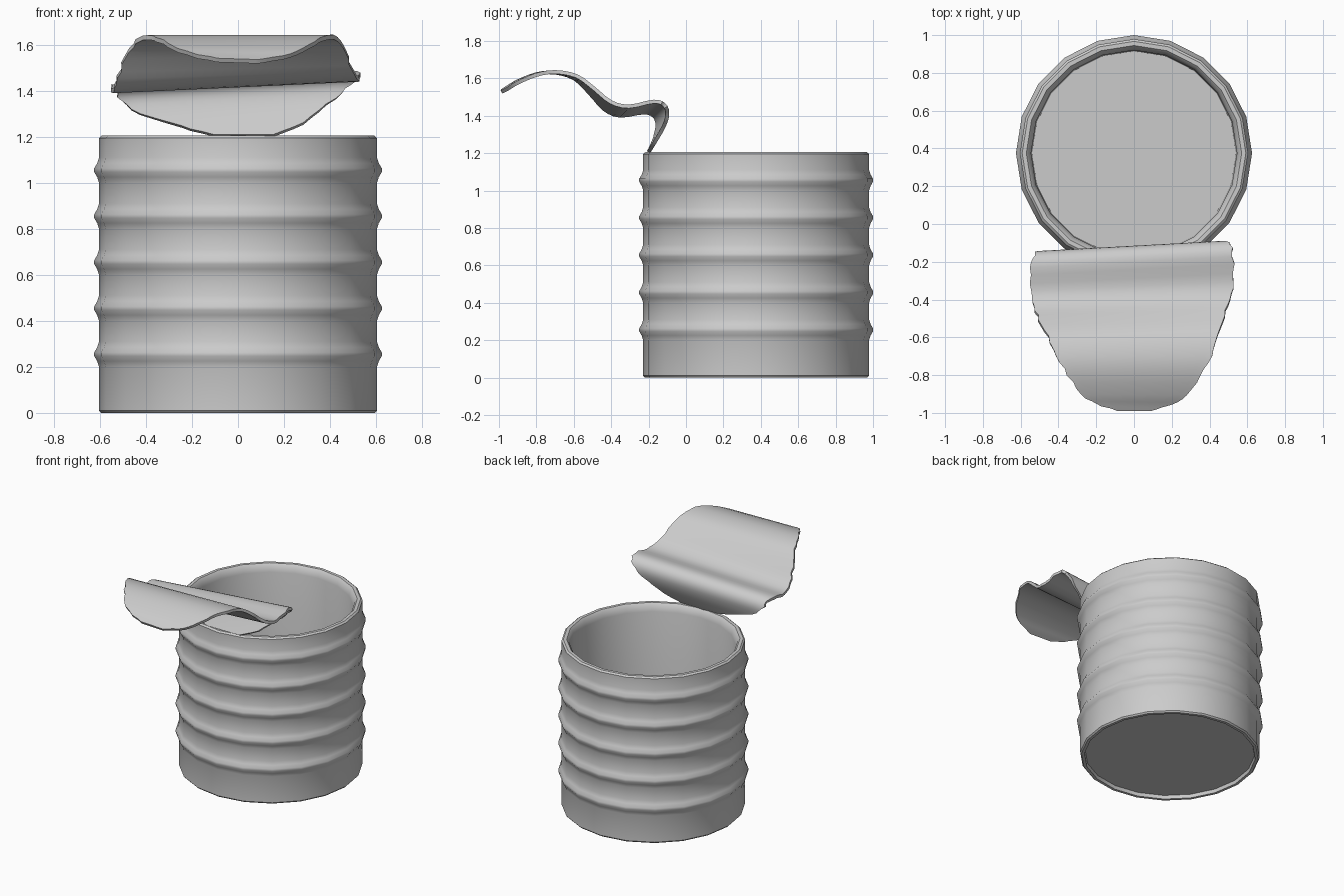
import bpy, math, random
from mathutils import Vector

if "Cube" in bpy.data.objects:
    bpy.data.objects.remove(bpy.data.objects["Cube"])

random.seed(4)
SIDES, CY = 20, 0.375


def make_object(name, verts, faces, angle):
    mesh = bpy.data.meshes.new(name)
    mesh.from_pydata(verts, [], faces)
    mesh.update()
    ob = bpy.data.objects.new(name, mesh)
    bpy.context.collection.objects.link(ob)
    bpy.ops.object.select_all(action='DESELECT')
    ob.select_set(True)
    bpy.context.view_layer.objects.active = ob
    bpy.ops.object.shade_smooth_by_angle(angle=math.radians(angle))
    return ob


def lathe(name, profile, angle=40):
    """Revolve (radius, z) points around the can axis and cap both ends."""
    n = len(profile)
    verts = [(r * math.sin(2 * math.pi * i / SIDES),
              CY + r * math.cos(2 * math.pi * i / SIDES), z)
             for r, z in profile for i in range(SIDES)]
    faces = [(k * SIDES + i, k * SIDES + (i + 1) % SIDES,
              (k + 1) * SIDES + (i + 1) % SIDES, (k + 1) * SIDES + i)
             for k in range(n - 1) for i in range(SIDES)]
    faces = [f[::-1] for f in faces]
    faces.append(tuple(range(SIDES)))
    faces.append(tuple((n - 1) * SIDES + i for i in reversed(range(SIDES))))
    return make_object(name, verts, faces, angle)


# Can: recessed base, ribbed outer wall, rolled rim, plain inside, floor
profile = [(0.57, 0.025), (0.575, 0.0), (0.595, 0.0), (0.604, 0.01)]
for k in range(5):
    zc = 0.255 + 0.2 * k
    profile += [(0.604, zc - 0.055), (0.612, zc - 0.03), (0.625, zc - 0.008),
                (0.625, zc + 0.008), (0.612, zc + 0.03), (0.604, zc + 0.055)]
profile += [(0.604, 1.195), (0.592, 1.205), (0.57, 1.205), (0.556, 1.19),
            (0.545, 1.15), (0.54, 0.04)]
lathe("can_body", profile)


def catmull(rows, steps):
    """Smooth curve through rows of equal length tuples."""
    pts = [Vector(r) for r in rows]
    pts = [2 * pts[0] - pts[1]] + pts + [2 * pts[-1] - pts[-2]]
    out = []
    for a, b, c, d in zip(pts, pts[1:], pts[2:], pts[3:]):
        for i in range(steps):
            t = i / steps
            out.append(0.5 * (2 * b + (c - a) * t + (2 * a - 5 * b + 4 * c - d) * t * t
                              + (3 * b - a - 3 * c + d) * t ** 3))
    out.append(pts[-2])
    return out


# Peeled lid: rows of (y, z, left x, right x) from the hinge to the tip
rows = [(-0.20, 1.205, -0.10, 0.16), (-0.175, 1.25, -0.25, 0.28),
        (-0.14, 1.32, -0.42, 0.39), (-0.125, 1.385, -0.51, 0.47),
        (-0.145, 1.43, -0.53, 0.515), (-0.20, 1.447, -0.55, 0.525),
        (-0.33, 1.425, -0.55, 0.525), (-0.42, 1.455, -0.53, 0.51),
        (-0.50, 1.53, -0.50, 0.48), (-0.59, 1.605, -0.46, 0.45),
        (-0.70, 1.632, -0.41, 0.41), (-0.80, 1.62, -0.35, 0.355),
        (-0.90, 1.58, -0.275, 0.28), (-0.95, 1.55, -0.20, 0.19),
        (-0.985, 1.53, -0.09, 0.08)]
COLS = 16
curve = catmull(rows, 3)
verts, faces = [], []
for j, (y, z, xl, xr) in enumerate(curve):
    s = j / (len(curve) - 1)
    tilt = 0.055 * min(1, s / 0.15) * max(-0.6, min(1, 2 - 2.7 * s))
    xl += random.uniform(-0.008, 0.008)
    xr += random.uniform(-0.008, 0.008)
    for i in range(COLS + 1):
        x = xl + (xr - xl) * i / COLS
        verts.append((x, y + tilt * x * (1 if s < 0.7 else 0.4), z + tilt * x))
W = COLS + 1
for j in range(len(curve) - 1):
    for i in range(COLS):
        faces.append((j * W + i, j * W + i + 1, (j + 1) * W + i + 1, (j + 1) * W + i))
lid = make_object("peeled_lid", verts, faces, 50)
solid = lid.modifiers.new("thickness", 'SOLIDIFY')
solid.thickness = 0.02
solid.offset = 0
bpy.ops.object.modifier_apply(modifier=solid.name)
bpy.ops.object.shade_smooth_by_angle(angle=math.radians(50))
